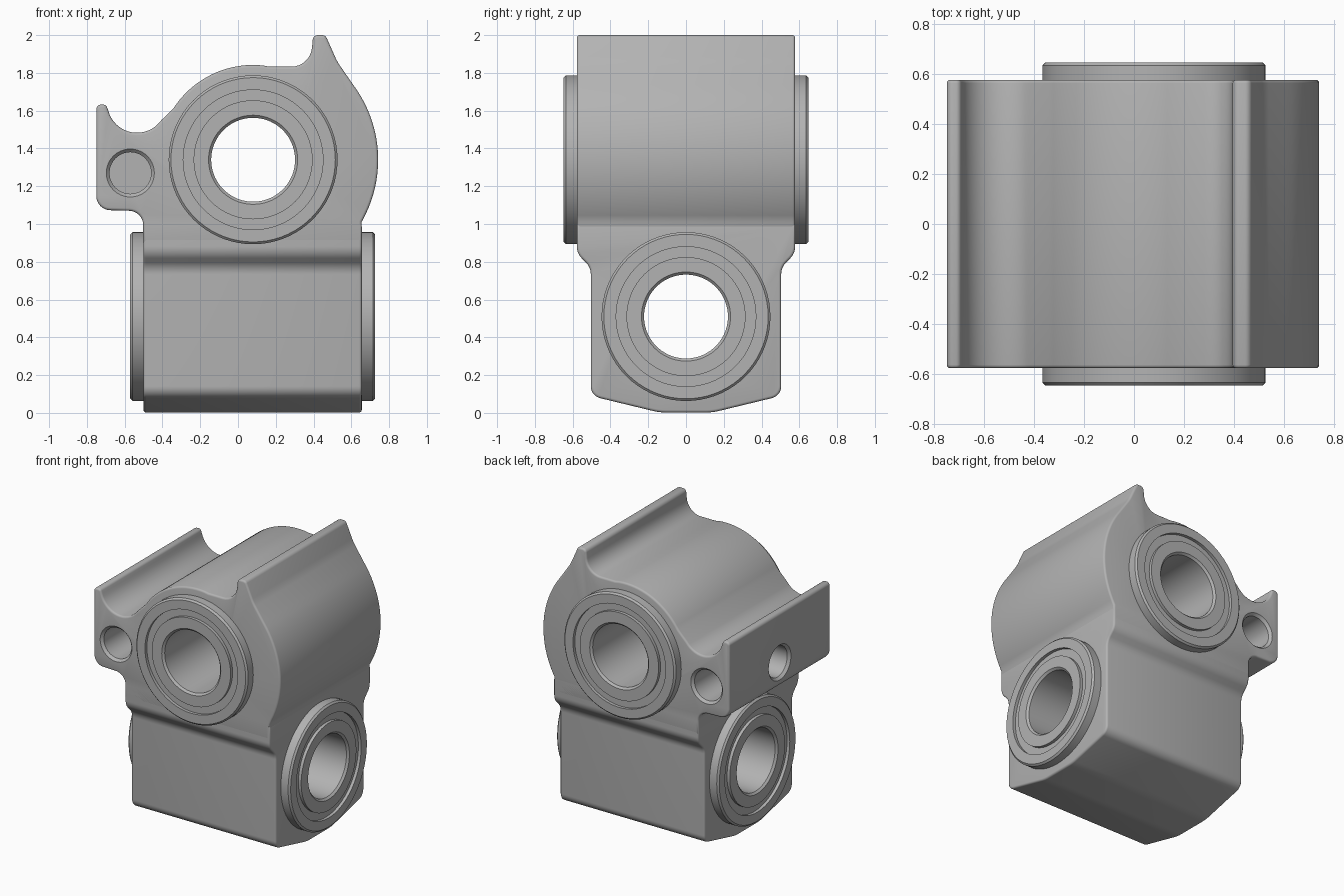
import bpy
import bmesh
from math import cos, sin, tan, pi, radians
from mathutils import Matrix, Vector

cube = bpy.data.objects.get("Cube")
if cube:
    bpy.data.objects.remove(cube, do_unlink=True)

grey = bpy.data.materials.new("cast_grey")
grey.use_nodes = True
colour = (0.45, 0.45, 0.45, 1)
grey.diffuse_color = colour
grey.node_tree.nodes["Principled BSDF"].inputs["Base Color"].default_value = colour


def make_object(name, bm):
    bmesh.ops.recalc_face_normals(bm, faces=bm.faces[:])
    mesh = bpy.data.meshes.new(name)
    bm.to_mesh(mesh)
    bm.free()
    mesh.materials.append(grey)
    obj = bpy.data.objects.new(name, mesh)
    bpy.context.collection.objects.link(obj)
    return obj


def arc(cx, cz, r, start, end, steps):
    """Plain outline points along a circular arc."""
    angles = [radians(start + (end - start) * i / steps) for i in range(steps + 1)]
    return [(cx + r * cos(a), cz + r * sin(a), 0) for a in angles]


def fillet(outline, steps=8):
    """Round each (x, z, radius) corner of a closed outline."""
    result = []
    for i, (x, z, r) in enumerate(outline):
        p = Vector((x, z))
        if r == 0:
            result.append(p)
            continue
        to_prev = Vector(outline[i - 1][:2]) - p
        to_next = Vector(outline[(i + 1) % len(outline)][:2]) - p
        half = to_prev.angle(to_next) / 2
        reach = min(r / tan(half), 0.98 * to_prev.length, 0.98 * to_next.length)
        r = reach * tan(half)
        u, v = to_prev.normalized(), to_next.normalized()
        centre = p + (u + v).normalized() * r / sin(half)
        a, b = p + u * reach - centre, p + v * reach - centre
        sweep = a.angle_signed(b)
        for k in range(steps + 1):
            turn = -sweep * k / steps
            result.append(centre + Matrix.Rotation(turn, 2) @ a)
    return result


def prism(name, outline, place, low, high, rim=0.014):
    """Extrude an outline between two depths and round both rims."""
    bm = bmesh.new()
    points = fillet(outline)
    bottom = bm.faces.new([bm.verts.new(place(p.x, p.y, low)) for p in points])
    top = bm.faces.new([bm.verts.new(place(p.x, p.y, high)) for p in points])
    rims = list(bottom.edges) + list(top.edges)
    bmesh.ops.bridge_loops(bm, edges=rims)
    bmesh.ops.recalc_face_normals(bm, faces=bm.faces[:])
    bmesh.ops.bevel(bm, geom=rims, offset=rim, segments=3, profile=0.5,
                    affect='EDGES', clamp_overlap=False)
    return make_object(name, bm)


def lathe(name, profile, axis, centre, segments=72):
    """Turn a closed (radius, height) profile around the given axis."""
    bm = bmesh.new()
    turn = Vector((0, 0, 1)).rotation_difference(Vector(axis)).to_matrix()
    rings = []
    for k in range(segments):
        a = 2 * pi * k / segments
        rings.append([bm.verts.new(turn @ Vector((r * cos(a), r * sin(a), h)) + Vector(centre))
                      for r, h in profile])
    for k, ring in enumerate(rings):
        other = rings[(k + 1) % segments]
        for j in range(len(profile)):
            n = (j + 1) % len(profile)
            bm.faces.new((ring[j], ring[n], other[n], other[j]))
    bmesh.ops.remove_doubles(bm, verts=bm.verts[:], dist=1e-5)
    bmesh.ops.dissolve_degenerate(bm, edges=bm.edges[:], dist=1e-6)
    return make_object(name, bm)


def cut(target, profile, axis, centre):
    """Subtract a turned shape from the target."""
    cutter = lathe("cutter", profile, axis, centre)
    cutter.hide_render = True
    bpy.context.view_layer.objects.active = target
    mod = target.modifiers.new("cut", 'BOOLEAN')
    mod.operation = 'DIFFERENCE'
    mod.solver = 'EXACT'
    mod.object = cutter
    bpy.ops.object.modifier_apply(modifier=mod.name)
    bpy.data.objects.remove(cutter, do_unlink=True)


BODY = 0.578     # half depth of the body
SLEEVE = 0.648   # half length of the bearing sleeves
MID = 0.0775     # middle of the lower block in x
UPPER = (0.08, 0, 1.34)
LOWER = (MID, 0, 0.51)

# Upper housing with the horn and the side lug
upper_outline = (
    [(-0.502, 0.9, 0), (0.655, 0.9, 0)]
    + arc(0.08, 1.34, 0.662, -29.7, 37, 20)
    + [(0.525, 1.86, 0.3), (0.463, 2.0, 0.028), (0.398, 2.0, 0.028),
       (0.382, 1.833, 0.11), (0.165, 1.833, 0)]
    + arc(0.08, 1.34, 0.502, 84, 147, 18)
    + arc(-0.535, 1.64, 0.157, -36, -165, 16)
    + [(-0.698, 1.632, 0.022), (-0.75, 1.632, 0.025),
       (-0.75, 1.075, 0.075), (-0.502, 1.068, 0.075)]
)
upper = prism("upper_housing", upper_outline, lambda x, z, d: (x, d, z), -BODY, BODY)

# Lower block with shoulders and a sloped underside
half = [(BODY, 1.0, 0), (BODY, 0.845, 0.09), (0.504, 0.77, 0.09),
        (0.504, 0.09, 0.065), (0.14, 0.002, 0.3)]
lower_outline = half + [(-y, z, r) for y, z, r in reversed(half)]
lower = prism("lower_block", lower_outline, lambda y, z, d: (d, y, z),
              MID - BODY, MID + BODY)

# Clearance for the sleeves
clearance = [(0, -1), (0.3, -1), (0.3, 1), (0, 1)]
cut(upper, clearance, (0, 1, 0), UPPER)
cut(lower, clearance, (1, 0, 0), LOWER)

# Blind chamfered holes in the lug: front, back and outer side
hole = [(0, 0.1), (0.127, 0.1), (0.127, 0), (0.11, -0.018), (0.11, -0.36), (0, -0.36)]
for axis, centre in (((0, -1, 0), (-0.57, -BODY, 1.27)),
                     ((0, 1, 0), (-0.57, BODY, 1.27)),
                     ((-1, 0, 0), (-0.75, 0, 1.27))):
    cut(upper, hole, axis, centre)

# Bearing sleeves: raised flanges with a ring groove and a chamfered bore
end = [(0.447, SLEEVE - 0.012), (0.435, SLEEVE), (0.37, SLEEVE), (0.37, SLEEVE - 0.022),
       (0.315, SLEEVE - 0.022), (0.315, SLEEVE), (0.236, SLEEVE), (0.222, SLEEVE - 0.014)]
sleeve = end + [(r, -h) for r, h in reversed(end)]
upper_sleeve = lathe("upper_sleeve", sleeve, (0, 1, 0), UPPER)
lower_sleeve = lathe("lower_sleeve", sleeve, (1, 0, 0), LOWER)

# Smooth shading with crisp edges
bpy.ops.object.select_all(action='DESELECT')
for obj in (upper, lower, upper_sleeve, lower_sleeve):
    obj.select_set(True)
bpy.context.view_layer.objects.active = upper
bpy.ops.object.shade_smooth_by_angle(angle=radians(32))
